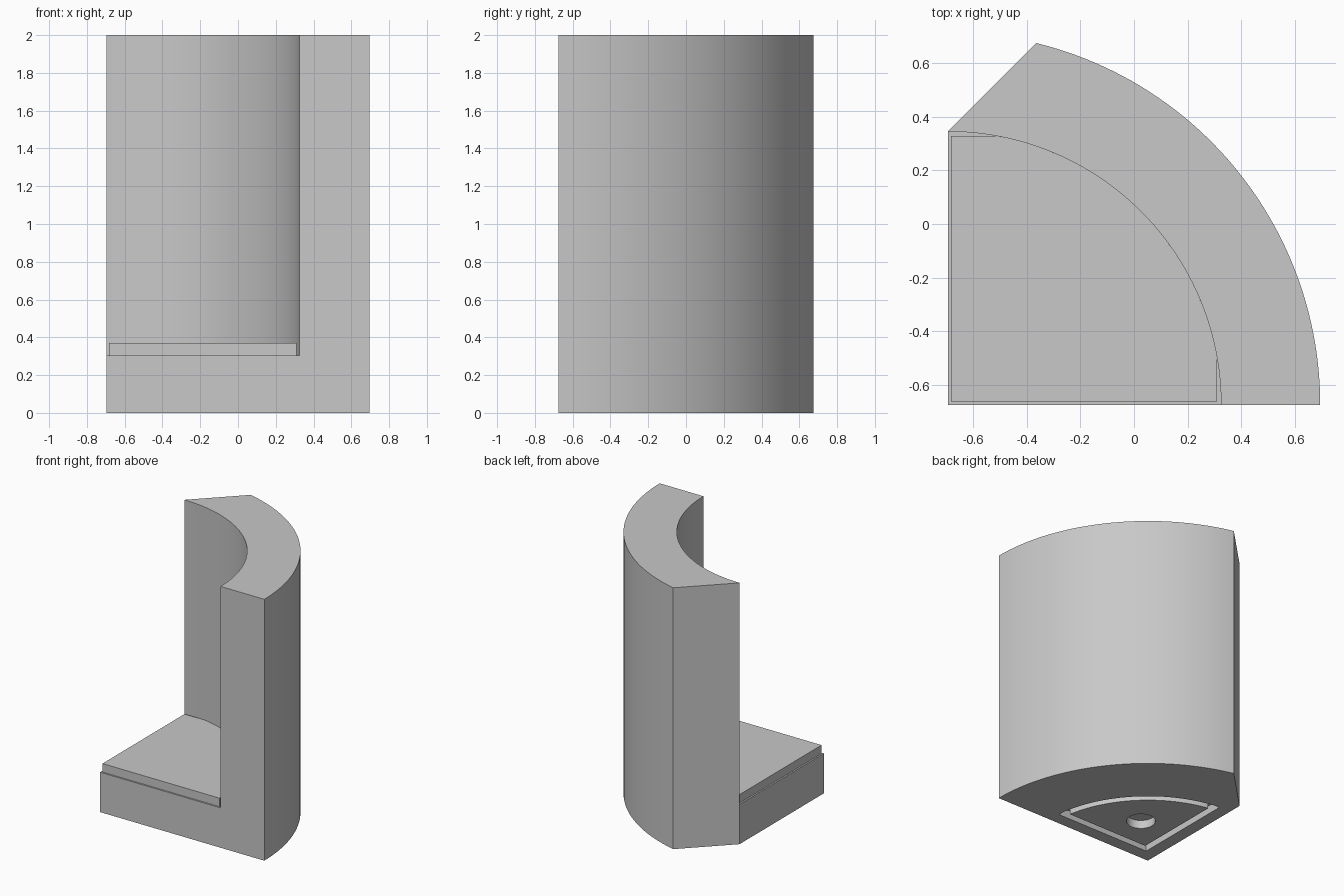
import bpy, bmesh, math

cube = bpy.data.objects.get("Cube")
if cube:
    bpy.data.objects.remove(cube, do_unlink=True)

CX, CY = -0.695, -0.675      # shared centre of all arcs
R_IN, R_OUT = 1.02, 1.39     # wall radii
FLOOR, HEIGHT = 0.305, 2.0
LIP = 0.065                  # step height and underside recess depth

stone = bpy.data.materials.new("plain grey")
stone.use_nodes = True
grey = (0.58, 0.58, 0.58, 1)
stone.diffuse_color = grey
stone.node_tree.nodes["Principled BSDF"].inputs["Base Color"].default_value = grey


def arc(r, a0, a1, n=48):
    """Points on an arc about the shared centre."""
    return [(CX + r * math.cos(a0 + (a1 - a0) * i / n),
             CY + r * math.sin(a0 + (a1 - a0) * i / n)) for i in range(n + 1)]


def quarter(inset, reach, r):
    """Quarter-disc outline with inset straight sides and clipped tips."""
    a = math.acos(reach / r)
    return ([(CX + inset, CY + inset), (CX + reach, CY + inset)]
            + arc(r, a, math.pi / 2 - a) + [(CX + inset, CY + reach)])


def raise_faces(bm, faces, dz):
    """Extrude faces upward and return the moved caps."""
    geom = bmesh.ops.extrude_face_region(bm, geom=faces, use_keep_orig=True)["geom"]
    bmesh.ops.translate(bm, vec=(0, 0, dz),
                        verts=[g for g in geom if isinstance(g, bmesh.types.BMVert)])
    return [g for g in geom if isinstance(g, bmesh.types.BMFace)]


def finish(bm, name):
    bmesh.ops.recalc_face_normals(bm, faces=bm.faces)
    mesh = bpy.data.meshes.new(name)
    bm.to_mesh(mesh)
    bm.free()
    mesh.materials.append(stone)
    ob = bpy.data.objects.new(name, mesh)
    bpy.context.collection.objects.link(ob)
    return ob


def prism(name, outline, z0, z1):
    bm = bmesh.new()
    face = bm.faces.new([bm.verts.new((x, y, z0)) for x, y in outline])
    raise_faces(bm, [face], z1 - z0)
    return finish(bm, name)


def subtract(ob, cutter):
    """Cut one object from another, then discard the cutter."""
    cutter.hide_render = True
    mod = ob.modifiers.new("cut", 'BOOLEAN')
    mod.operation, mod.solver, mod.object = 'DIFFERENCE', 'EXACT', cutter
    bpy.ops.object.select_all(action='DESELECT')
    bpy.context.view_layer.objects.active = ob
    ob.select_set(True)
    bpy.ops.object.modifier_apply(modifier=mod.name)
    bpy.data.objects.remove(cutter, do_unlink=True)


# Body: quarter-disc floor and curved wall share the inner arc
bm = bmesh.new()
inner = [bm.verts.new((x, y, 0)) for x, y in arc(R_IN, 0, math.pi / 2)]
# the wall's end is bevelled at 45 degrees from the inner corner
end = math.pi / 4 + math.acos(R_IN * math.sqrt(0.5) / R_OUT)
end = math.pi / 4 + math.asin(R_IN * math.sqrt(0.5) / R_OUT)
outer = [bm.verts.new((x, y, 0)) for x, y in arc(R_OUT, 0, end)]
corner = bm.verts.new((CX, CY, 0))
floor = bm.faces.new([corner] + inner)
ring = bm.faces.new(outer + inner[::-1])
tops = raise_faces(bm, [floor, ring], FLOOR)
wall_top = max(tops, key=lambda f: f.calc_center_median().x + f.calc_center_median().y)
# lift only the wall; its start face is replaced by the new cap
geom = bmesh.ops.extrude_face_region(bm, geom=[wall_top])["geom"]
bmesh.ops.translate(bm, vec=(0, 0, HEIGHT - FLOOR),
                    verts=[g for g in geom if isinstance(g, bmesh.types.BMVert)])
if wall_top.is_valid:
    bmesh.ops.delete(bm, geom=[wall_top], context='FACES_ONLY')
# remove the inner partition between floor and wall foot
inside = [f for f in bm.faces if abs(f.normal.z) < 0.5
          and all(v.co.z < FLOOR + 0.01
                  and abs(math.hypot(v.co.x - CX, v.co.y - CY) - R_IN) < 1e-4
                  for v in f.verts)]
bmesh.ops.delete(bm, geom=inside, context='FACES_ONLY')
bmesh.ops.dissolve_limit(bm, angle_limit=0.002, verts=bm.verts, edges=bm.edges)
body = finish(bm, "curved_wall_and_base")

# Underside: groove following the quarter disc, and a round blind hole
groove = prism("groove_cutter", quarter(0.097, 0.91, 0.92), -0.1, LIP)
subtract(groove, prism("groove_island", quarter(0.15, 0.85, 0.865), -0.2, 0.2))
subtract(body, groove)
hole = [(CX + 0.4 + 0.103 * math.cos(math.tau * i / 32),
         CY + 0.4 + 0.103 * math.sin(math.tau * i / 32)) for i in range(32)]
subtract(body, prism("hole_cutter", hole, -0.1, LIP))

# Raised floor plate, slightly inset from the open sides
plate = prism("floor_plate", quarter(0.012, 1.004, R_IN), FLOOR, FLOOR + LIP)

# Smooth arcs, sharp corners
bpy.ops.object.select_all(action='DESELECT')
for ob in (body, plate):
    ob.select_set(True)
    bpy.context.view_layer.objects.active = ob
bpy.ops.object.shade_smooth_by_angle(angle=math.radians(20))
